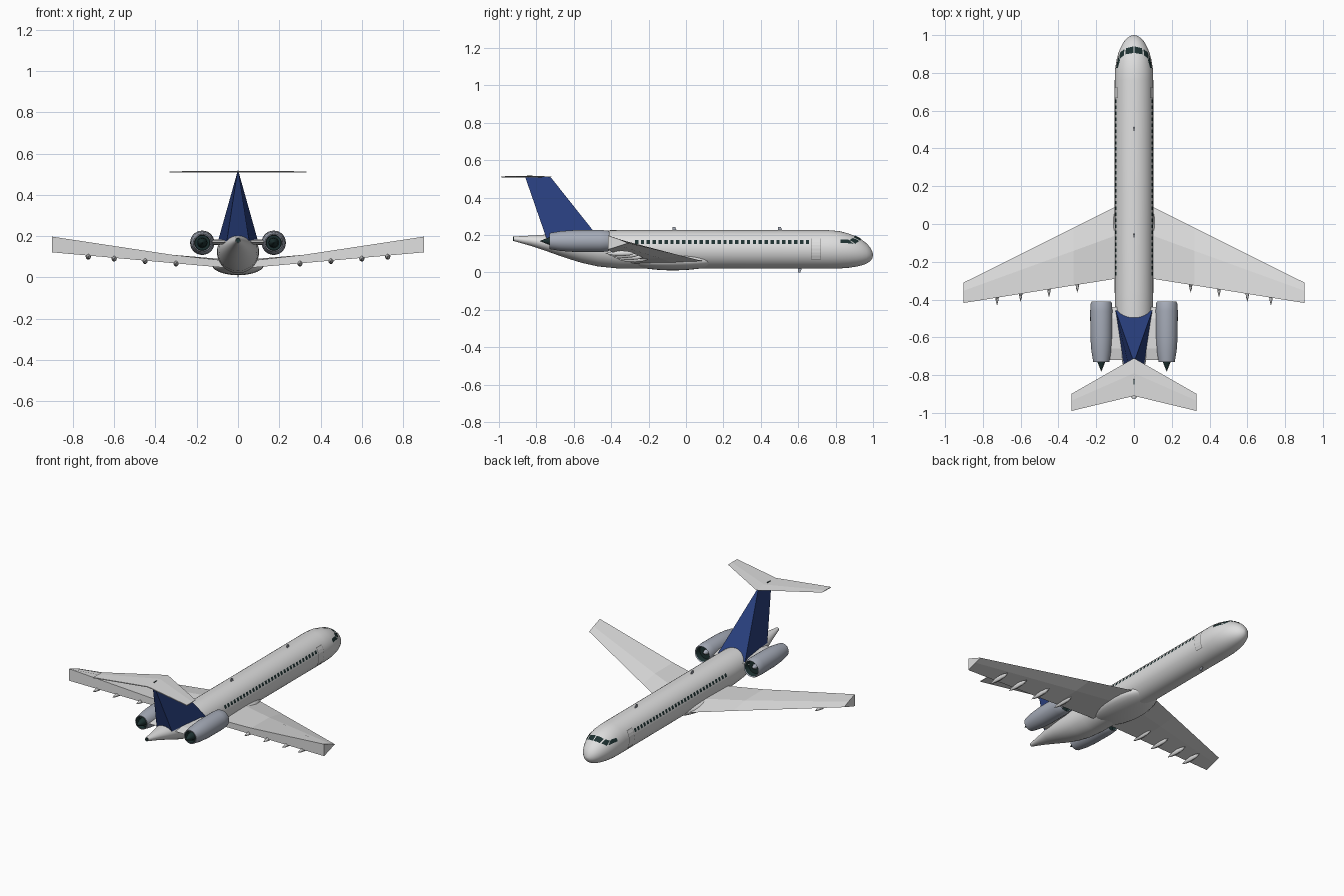
import bpy, bmesh, math
from mathutils import Vector

cube = bpy.data.objects.get("Cube")
if cube:
    bpy.data.objects.remove(cube)


def material(name, r, g, b):
    m = bpy.data.materials.new(name)
    m.use_nodes = True
    m.diffuse_color = (r, g, b, 1)
    m.node_tree.nodes["Principled BSDF"].inputs["Base Color"].default_value = (r, g, b, 1)
    return m


WHITE = material("hull white", .73, .73, .73)
BLUE = material("fin blue", .022, .05, .21)
GREY = material("engine grey", .38, .41, .48)
DARK = material("dark glass", .012, .03, .03)
LINE = material("seam grey", .2, .2, .2)
SIDES = (("left", 1), ("right", -1))


def build(name, verts, faces, mats, smooth=None):
    """Make an object with outward normals; smooth is an angle in degrees."""
    bm = bmesh.new()
    vs = [bm.verts.new(v) for v in verts]
    for f in faces:
        bm.faces.new([vs[i] for i in f])
    bmesh.ops.remove_doubles(bm, verts=bm.verts, dist=1e-5)
    bmesh.ops.recalc_face_normals(bm, faces=bm.faces)
    me = bpy.data.meshes.new(name)
    bm.to_mesh(me)
    bm.free()
    for m in mats:
        me.materials.append(m)
    ob = bpy.data.objects.new(name, me)
    bpy.context.collection.objects.link(ob)
    if smooth:
        bpy.ops.object.select_all(action='DESELECT')
        ob.select_set(True)
        bpy.context.view_layer.objects.active = ob
        bpy.ops.object.shade_smooth_by_angle(angle=math.radians(smooth))
    return ob


def skin(name, rings, mats, smooth=None, caps=True):
    """Join equal closed rings of points into a tube."""
    n = len(rings[0])
    faces = [(k * n + i, k * n + (i + 1) % n, (k + 1) * n + (i + 1) % n, (k + 1) * n + i)
             for k in range(len(rings) - 1) for i in range(n)]
    if caps:
        faces += [tuple(range(n)), tuple(range((len(rings) - 1) * n, len(rings) * n))]
    return build(name, [p for r in rings for p in r], faces, mats, smooth)


def lathe(name, centre, profile, mats, n=24, smooth=40, squash=1):
    """Turn a (y, radius) profile around a lengthwise axis."""
    cx, cy, cz = centre
    rings = [[(cx + r * math.cos(2 * math.pi * i / n), cy + y,
               cz + squash * r * math.sin(2 * math.pi * i / n)) for i in range(n)]
             for y, r in profile]
    return skin(name, rings, mats, smooth)


# Fuselage stations: y, half width, bottom, top
STATIONS = [
    (-.92, .012, .168, .192), (-.83, .035, .142, .197), (-.74, .06, .112, .203),
    (-.65, .08, .08, .211), (-.56, .093, .052, .219), (-.47, .1, .032, .225),
    (-.36, .102, .021, .226), (.76, .102, .02, .226), (.82, .1, .021, .221),
    (.87, .092, .025, .208), (.91, .081, .031, .192), (.94, .068, .038, .175),
    (.965, .054, .047, .156), (.985, .036, .06, .134), (.996, .018, .075, .112),
    (1, .002, .09, .094)]


def hull(y, deg, off=0):
    """Point on the fuselage at y, at an angle from the top towards +x."""
    for a, b in zip(STATIONS, STATIONS[1:]):
        if y <= b[0]:
            break
    t = (y - a[0]) / (b[0] - a[0])
    w, lo, hi = (a[k] + (b[k] - a[k]) * t for k in (1, 2, 3))
    r = math.radians(deg)
    return ((w + off) * math.sin(r), y, (lo + hi) / 2 + ((hi - lo) / 2 + off) * math.cos(r))


skin("fuselage", [[hull(s[0], i * 9) for i in range(40)] for s in STATIONS], [WHITE], 50)


def panels(name, quads, mat, off=.002, n=6):
    """Thin plates on the fuselage from (y, angle) corner quads."""
    verts, faces = [], []
    for q in quads:
        a, b, c, d = (Vector(p) for p in q)
        start = len(verts)
        for i in range(n + 1):
            for j in range(n + 1):
                p = a.lerp(b, i / n).lerp(d.lerp(c, i / n), j / n)
                verts.append(hull(p.x, p.y, off))
        faces += [tuple(start + k for k in (i * (n + 1) + j, (i + 1) * (n + 1) + j,
                                            (i + 1) * (n + 1) + j + 1, i * (n + 1) + j + 1))
                  for i in range(n) for j in range(n)]
    ob = build(name, verts, faces, [mat])
    # Plates must face away from the hull axis
    if sum((f.center.x * f.normal.x + (f.center.z - .12) * f.normal.z) for f in ob.data.polygons) < 0:
        ob.data.flip_normals()


def box(y0, y1, a0, a1, s):
    return [(y0, a0 * s), (y1, a0 * s), (y1, a1 * s), (y0, a1 * s)]


COCKPIT = [
    [(.905, 2), (.94, 2), (.931, 34), (.898, 32)],
    [(.893, 37), (.926, 40), (.907, 61), (.875, 52)],
    [(.867, 51), (.897, 63), (.825, 69), (.825, 57)]]

for side, s in SIDES:
    panels(side + "_cabin_windows",
           [box(y, y + .018, 62, 74, s) for y in (-.273 + .0315 * k for k in range(30))], DARK, n=1)
    for k, q in enumerate(COCKPIT):
        panels(f"{side}_cockpit_window_{k + 1}", [[(y, a * s) for y, a in q]], DARK, .003)
    panels(side + "_door_seam", [box(.668, .722, 55, 121, s)], LINE, .0012)
    panels(side + "_door", [box(.671, .719, 57, 119, s)], WHITE, .0022)

# Belly fairing
lathe("belly_fairing", (0, -.07, .06),
      [(.24 * math.cos(math.pi * k / 16), .125 * math.sin(math.pi * k / 16) + .0005) for k in range(17)],
      [WHITE], squash=.39)

# Tail exhaust
lathe("tail_exhaust", (0, -.92, .18), [(.01, .011), (-.004, .011)], [DARK], 12)


def section(x, lead, trail, z_lead, z_low, z_high, bulge):
    """Wedge wing section with a blunt trailing edge."""
    mid = lead + (trail - lead) * .4
    z = z_lead + (z_high - z_lead) * .4 + bulge
    zl = z_lead + (z_low - z_lead) * .4 - bulge / 3
    return [(x, lead, z_lead), (x, mid, z), (x, trail, z_high), (x, trail, z_low), (x, mid, zl)]


POD = [(.08, .0005), (.05, .009), (.01, .013), (-.03, .011), (-.06, .006), (-.08, .0005)]

for side, s in SIDES:
    # Main wing, thicker at the trailing edge towards the tip
    skin(side + "_wing", [section(.05 * s, .115, -.282, .055, .046, .08, .022),
                          section(.32 * s, -.02, -.325, .088, .07, .11, .012),
                          section(.902 * s, -.31, -.418, .157, .122, .198, .002)], [WHITE])
    # Flap track pods
    for k, x in enumerate((.3, .45, .6, .725)):
        trail = -.29 - (x - .1) * .16
        lathe(f"{side}_flap_pod_{k + 1}", (x * s, trail + .04, .052 + x * .077 - .006), POD,
              [WHITE], 10, squash=1.2)

    # Engine nacelle with dark duct, spinner and exhaust cone
    at = (.173 * s, 0, .168)
    nacelle = lathe(side + "_nacelle", at,
                    [(-.45, .044), (-.415, .047), (-.41, .051), (-.42, .056), (-.46, .059),
                     (-.6, .058), (-.67, .053), (-.73, .043), (-.73, .038), (-.7, .036)],
                    [GREY, DARK], 28)
    for f in nacelle.data.polygons:
        c = f.center
        inner = math.hypot(c.x - at[0], c.z - at[2]) < .0458 and (c.y > -.46 or c.y < -.71)
        if inner and (c.y > -.46 or c.y > -.729):
            f.material_index = 1
        if len(f.vertices) > 4:
            f.material_index = 1
    lathe(side + "_spinner", at, [(-.45, .016), (-.435, .011), (-.425, .001)], [GREY], 16)
    lathe(side + "_exhaust_cone", at, [(-.69, .026), (-.73, .021), (-.78, .001)], [DARK], 16)

    # Engine pylon
    skin(side + "_pylon", [[(x * s, -.44, .17), (x * s, -.5, .184), (x * s, -.66, .182),
                            (x * s, -.72, .17), (x * s, -.66, .16), (x * s, -.5, .158)]
                           for x in (.04, .135)], [WHITE])

    # Tailplane half
    skin(side + "_tailplane", [section(0, -.71, -.91, .511, .508, .513, .005),
                               section(.332 * s, -.9, -.99, .512, .509, .514, .001)], [WHITE])

# Fin: wide front face, sides narrowing to the rear
fin = [(.1, -.45, .165), (-.1, -.45, .165), (-.056, -.74, .165), (.056, -.74, .165),
       (.003, -.725, .511), (-.003, -.725, .511), (-.003, -.86, .511), (.003, -.86, .511)]
skin("fin", [fin[:4], fin[4:]], [BLUE])


def blade(name, y, z, h, mat, length=.022):
    """Small swept blade."""
    d = abs(h) * .4
    skin(name, [[(-.003, y, z), (.003, y, z), (.003, y - length, z), (-.003, y - length, z)],
                [(-.002, y - d, z + h), (.002, y - d, z + h),
                 (.002, y - length, z + h), (-.002, y - length, z + h)]], [mat])


blade("front_top_antenna", .515, .223, .021, GREY)
blade("rear_top_antenna", -.05, .223, .021, GREY)
blade("belly_antenna", .62, .023, -.023, GREY)
blade("tailplane_beacon", -.82, .513, .006, DARK, .03)
